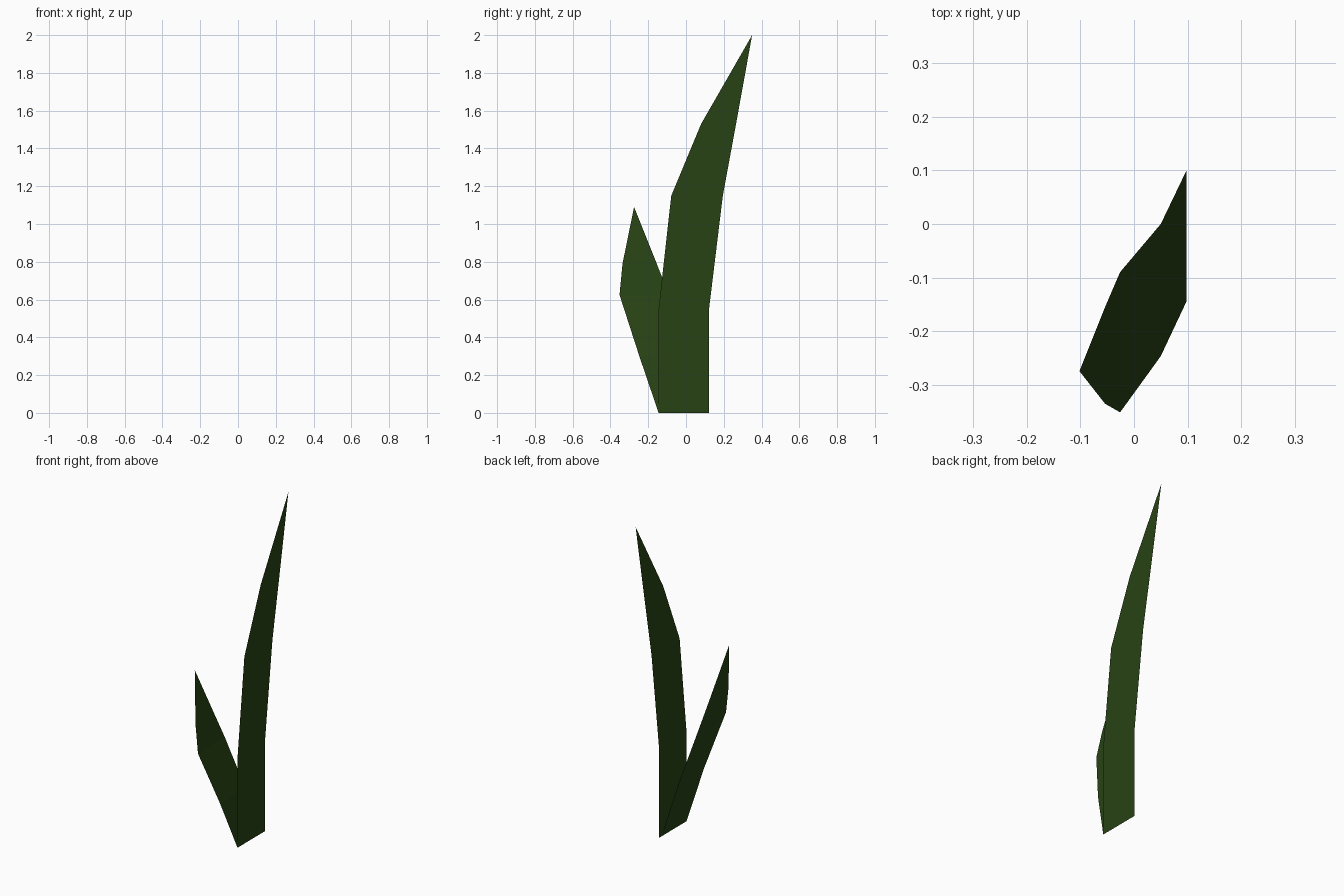
import bpy

if "Cube" in bpy.data.objects:
    bpy.data.objects.remove(bpy.data.objects["Cube"])

green = bpy.data.materials.new("dark_leaf_green")
green.diffuse_color = (0.020, 0.055, 0.007, 1.0)
green.use_nodes = True
green.node_tree.nodes["Principled BSDF"].inputs["Base Color"].default_value = green.diffuse_color


def blade(name, rows, tip):
    """Flat ribbon from rows of (x, z, front y, back y), ending in a point."""
    verts, faces = [], []
    for x, z, front, back in rows:
        verts += [(x, front, z), (x, back, z)]
    for i in range(len(rows) - 1):
        a = 2 * i
        faces.append((a, a + 1, a + 3, a + 2))
    verts.append(tip)
    n = len(verts) - 1
    faces.append((n - 2, n - 1, n))
    mesh = bpy.data.meshes.new(name)
    mesh.from_pydata(verts, [], faces)
    mesh.materials.append(green)
    obj = bpy.data.objects.new(name, mesh)
    bpy.context.collection.objects.link(obj)


# Tall upright blade, bending towards the back
blade("tall_blade", [
    (0.098, 0.00, -0.145, 0.122),
    (0.098, 0.55, -0.145, 0.122),
    (0.098, 1.15, -0.078, 0.195),
    (0.098, 1.53, 0.080, 0.265),
], (0.098, 0.35, 2.0))

# Short blade, leaning to the front left
blade("short_blade", [
    (0.098, 0.00, -0.145, 0.100),
    (0.050, 0.30, -0.247, 0.000),
    (-0.026, 0.625, -0.352, -0.090),
    (-0.054, 0.79, -0.336, -0.155),
], (-0.102, -0.275, 1.09))
